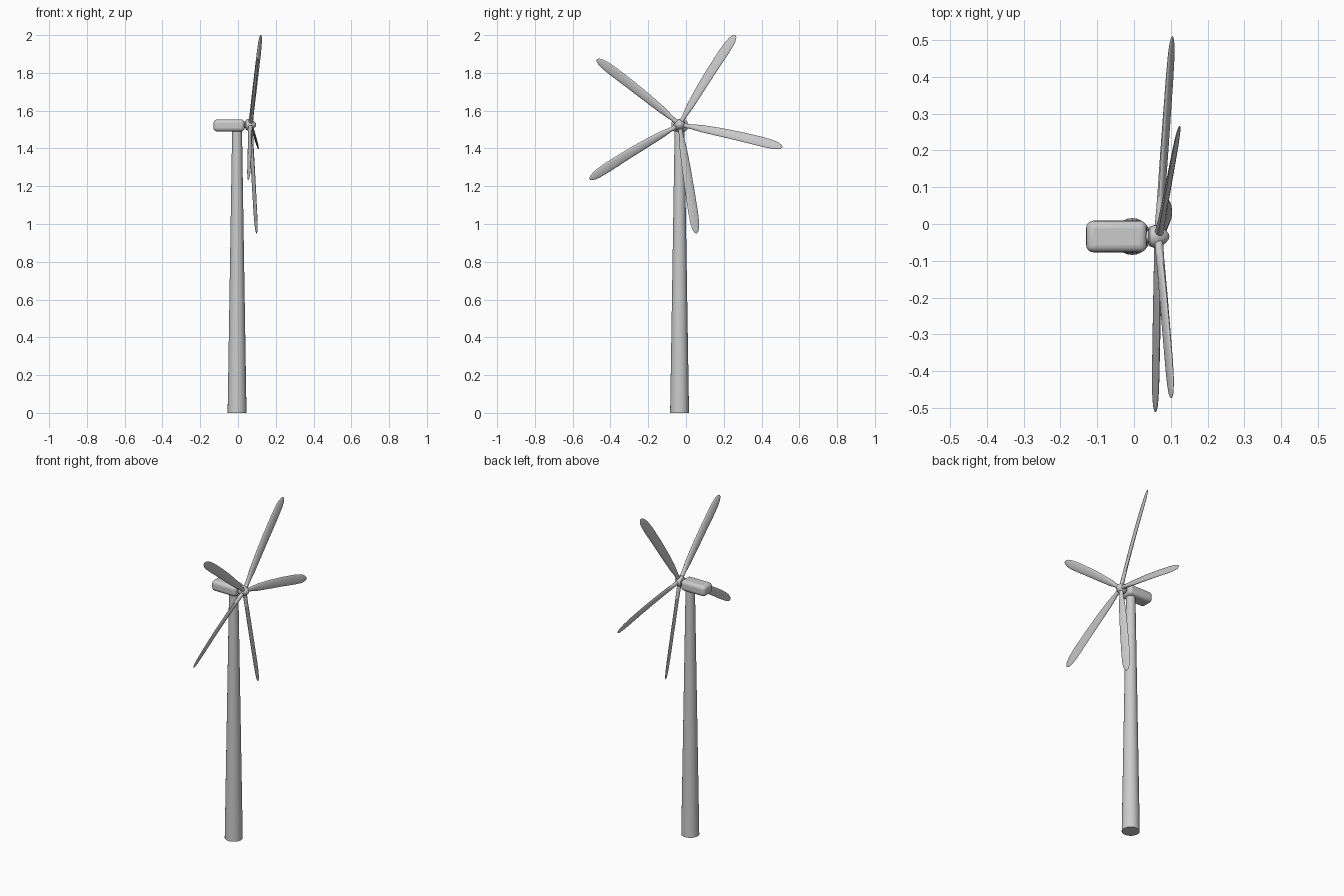
import bpy, bmesh, math
from mathutils import Vector, Matrix

if "Cube" in bpy.data.objects:
    bpy.data.objects.remove(bpy.data.objects["Cube"])

AXIS_Y = -0.034
HUB = Vector((0.066, AXIS_Y, 1.525))
X = Vector((1, 0, 0))


def smooth(obj, angle=40):
    bpy.ops.object.select_all(action='DESELECT')
    obj.select_set(True)
    bpy.context.view_layer.objects.active = obj
    bpy.ops.object.shade_smooth_by_angle(angle=math.radians(angle))


def loft(name, rings):
    """Skin a list of closed rings of points and cap both ends."""
    bm = bmesh.new()
    loops = [[bm.verts.new(p) for p in ring] for ring in rings]
    n = len(loops[0])
    for a, b in zip(loops, loops[1:]):
        for i in range(n):
            bm.faces.new((a[i], a[(i + 1) % n], b[(i + 1) % n], b[i]))
    bm.faces.new(loops[0][::-1])
    bm.faces.new(loops[-1])
    bmesh.ops.recalc_face_normals(bm, faces=bm.faces)
    mesh = bpy.data.meshes.new(name)
    bm.to_mesh(mesh)
    bm.free()
    obj = bpy.data.objects.new(name, mesh)
    bpy.context.collection.objects.link(obj)
    smooth(obj)
    return obj


def ellipse(centre, u, v, a, b, n=16):
    return [centre + u * (a * math.cos(2 * math.pi * i / n))
            + v * (b * math.sin(2 * math.pi * i / n)) for i in range(n)]


def lathe_x(name, profile):
    """Revolve (x, radius) pairs around the rotor axis."""
    return loft(name, [ellipse(Vector((x, HUB.y, HUB.z)), Vector((0, 1, 0)),
                               Vector((0, 0, 1)), r, r, 20) for x, r in profile])


# Tapered tower
loft("tower", [ellipse(Vector((-0.005, AXIS_Y, z)), X, Vector((0, 1, 0)), r, r, 24)
               for z, r in ((0, 0.05), (1.505, 0.026))])

# Rounded nacelle
bpy.ops.mesh.primitive_cube_add(size=1, location=(-0.0475, AXIS_Y, 1.5215))
nacelle = bpy.context.object
nacelle.name = "nacelle"
nacelle.data.transform(Matrix.Diagonal((0.165, 0.086, 0.064, 1)))
bevel = nacelle.modifiers.new("round", 'BEVEL')
bevel.width = 0.02
bevel.segments = 4
smooth(nacelle)

# Shaft and rounded nose cone
lathe_x("shaft", [(0.025, 0.017), (0.05, 0.017)])
lathe_x("spinner", [(0.04, 0.022), (0.043, 0.027), (0.055, 0.031), (0.066, 0.030),
                    (0.078, 0.024), (0.088, 0.016), (0.094, 0.008), (0.096, 0.001)])

# Blades: round root, flat pitched body, rounded tip (t, half chord, half thickness)
STATIONS = [(0.02, 0.012, 0.012), (0.10, 0.012, 0.011), (0.15, 0.016, 0.010),
            (0.22, 0.020, 0.009), (0.40, 0.024, 0.008), (0.60, 0.026, 0.007),
            (0.80, 0.027, 0.006), (0.90, 0.0245, 0.005), (0.95, 0.020, 0.004),
            (0.985, 0.012, 0.003), (1.0, 0.003, 0.001)]
# Tip position and sideways tip sweep of each blade
TIPS = [((0.122, 0.262, 2.0), 0.008), ((0.105, 0.51, 1.407), 0.008),
        ((0.098, 0.055, 0.95), 0.0), ((0.057, -0.51, 1.237), -0.008),
        ((0.103, -0.472, 1.872), -0.006)]
PITCH = math.radians(18)

for k, (tip, sweep) in enumerate(TIPS):
    span = Vector(tip) - HUB
    r = span.normalized()
    side = X.cross(r).normalized()
    face = side.cross(r).normalized() * -1
    if face.x < 0:
        face = -face
    normal = face * math.cos(PITCH) + side * math.sin(PITCH)
    chord = normal.cross(r).normalized()
    rings = []
    for t, a, b in STATIONS:
        bow = side * (sweep * 4 * t * (1 - t))
        rings.append(ellipse(HUB + span * t + bow, chord, normal, a, b))
    loft(f"blade_{k + 1}", rings)
